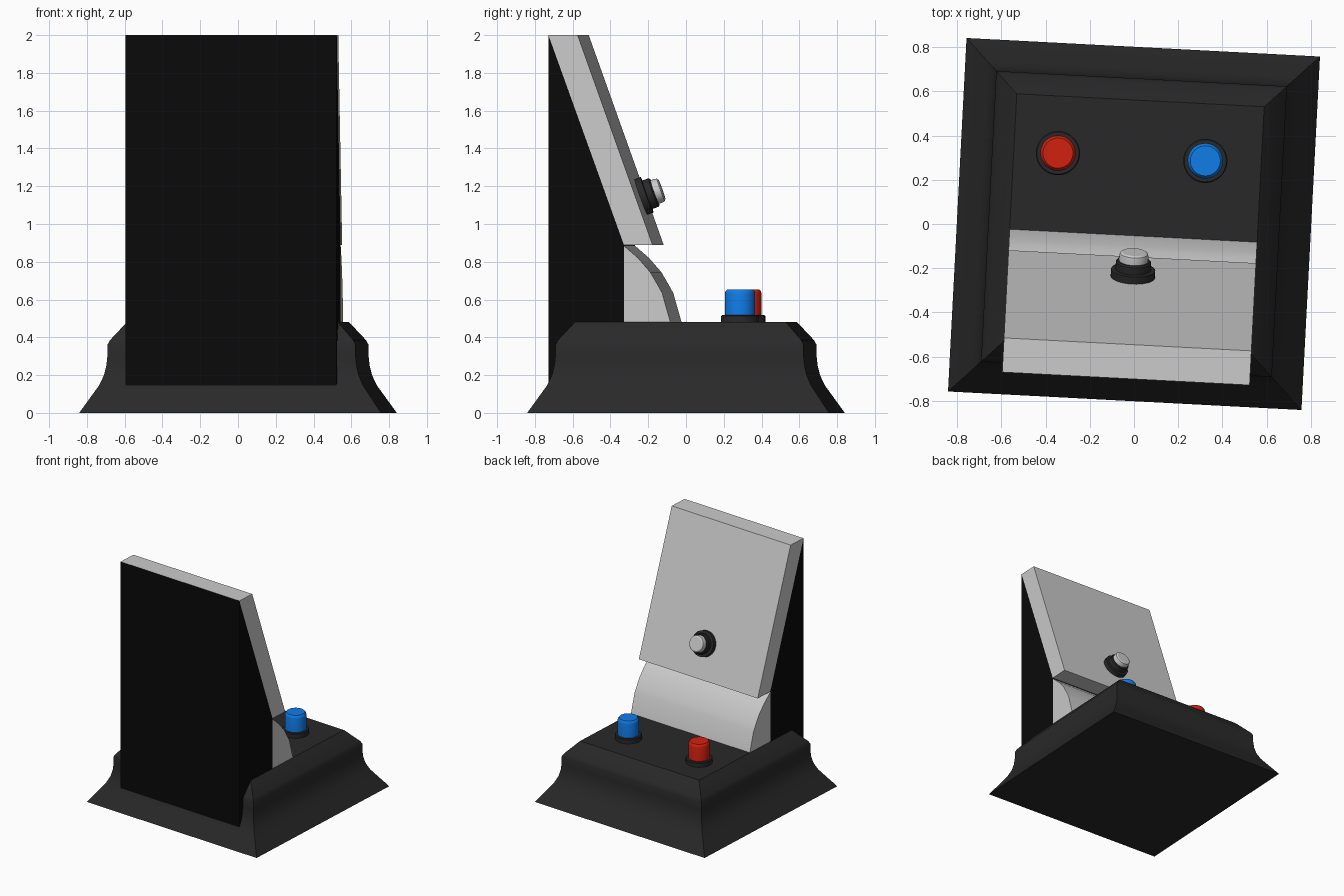
import bpy, bmesh, math
from mathutils import Matrix, Vector

if "Cube" in bpy.data.objects:
    bpy.data.objects.remove(bpy.data.objects["Cube"])

TURN = Matrix.Rotation(math.radians(-3), 4, 'Z')  # whole model is turned slightly


def material(name, rgb):
    m = bpy.data.materials.new(name)
    m.diffuse_color = (*rgb, 1)
    m.use_nodes = True
    m.node_tree.nodes["Principled BSDF"].inputs["Base Color"].default_value = m.diffuse_color
    return m


BLACK = material("black", (0.003, 0.003, 0.003))
DARK = material("dark", (0.022, 0.022, 0.022))
RED = material("red", (0.65, 0.015, 0.005))
BLUE = material("blue", (0.005, 0.2, 0.8))


def finish(name, bm, mat=None, matrix=Matrix()):
    bmesh.ops.recalc_face_normals(bm, faces=bm.faces)
    bm.transform(TURN @ matrix)
    me = bpy.data.meshes.new(name)
    bm.to_mesh(me)
    bm.free()
    ob = bpy.data.objects.new(name, me)
    bpy.context.collection.objects.link(ob)
    if mat:
        me.materials.append(mat)
    bpy.ops.object.select_all(action='DESELECT')
    ob.select_set(True)
    bpy.context.view_layer.objects.active = ob
    bpy.ops.object.shade_smooth_by_angle(angle=math.radians(30))
    return ob


def stack(name, profile, sides, mat=None, matrix=Matrix(), start=0.0):
    """Rings of (radius, height) joined into a capped solid."""
    bm = bmesh.new()
    rings = []
    for r, z in profile:
        angles = [start + 2 * math.pi * i / sides for i in range(sides)]
        rings.append([bm.verts.new((r * math.cos(a), r * math.sin(a), z)) for a in angles])
    for a, b in zip(rings, rings[1:]):
        for i in range(sides):
            j = (i + 1) % sides
            bm.faces.new((a[i], a[j], b[j], b[i]))
    bm.faces.new(rings[0])
    bm.faces.new(rings[-1])
    return finish(name, bm, mat, matrix)


def slab(name, profile, mat=None, half=0.56):
    """Side profile of (y, z) points extruded across the width."""
    bm = bmesh.new()
    face = bm.faces.new([bm.verts.new((-half, y, z)) for y, z in profile])
    ext = bmesh.ops.extrude_face_region(bm, geom=[face])
    verts = [v for v in ext['geom'] if isinstance(v, bmesh.types.BMVert)]
    bmesh.ops.translate(bm, verts=verts, vec=(2 * half, 0, 0))
    return finish(name, bm, mat)


# flared square plinth
base = [(0.80, 0), (0.70, 0.145), (0.675, 0.20), (0.663, 0.25), (0.658, 0.30),
        (0.658, 0.36), (0.645, 0.385), (0.56, 0.48)]
stack("base", [(h * math.sqrt(2), z) for h, z in base], 4, DARK, start=math.pi / 4)

# rear support, tilted panel and curved lower panel
slab("back_support", [(-0.70, 0.12), (-0.70, 2.0), (-0.30, 0.89), (-0.30, 0.40)], BLACK)
slab("upper_panel", [(-0.70, 2.0), (-0.545, 2.0), (-0.148, 0.89), (-0.30, 0.89)])
slab("lower_panel", [(-0.30, 0.42), (-0.30, 0.885), (-0.225, 0.82), (-0.16, 0.745),
                     (-0.122, 0.68), (-0.097, 0.635), (-0.053, 0.48), (-0.036, 0.42)])

# two push buttons on the plinth
for side, x, mat in (("left", -0.36, RED), ("right", 0.307, BLUE)):
    place = Matrix.Translation((x, 0.302, 0.48))
    stack(side + "_button_collar", [(0.10, -0.01), (0.10, 0.032), (0.095, 0.038), (0.08, 0.038)],
          32, DARK, place)
    stack(side + "_button_cap", [(0.08, 0), (0.08, 0.15), (0.077, 0.163), (0.068, 0.173)],
          32, mat, place)

# button on the tilted panel, facing along the panel normal
tilt = Vector((0, 1.11, 0.397)).to_track_quat('Z', 'Y').to_matrix().to_4x4()
place = Matrix.Translation((0.007, -0.238, 1.143)) @ tilt
stack("panel_button_collar", [(0.10, -0.01), (0.10, 0.034), (0.08, 0.036), (0.08, 0.07),
                              (0.074, 0.077)], 32, DARK, place)
stack("panel_button_cap", [(0.066, 0.05), (0.066, 0.10), (0.063, 0.112), (0.053, 0.118)],
      32, None, place)
